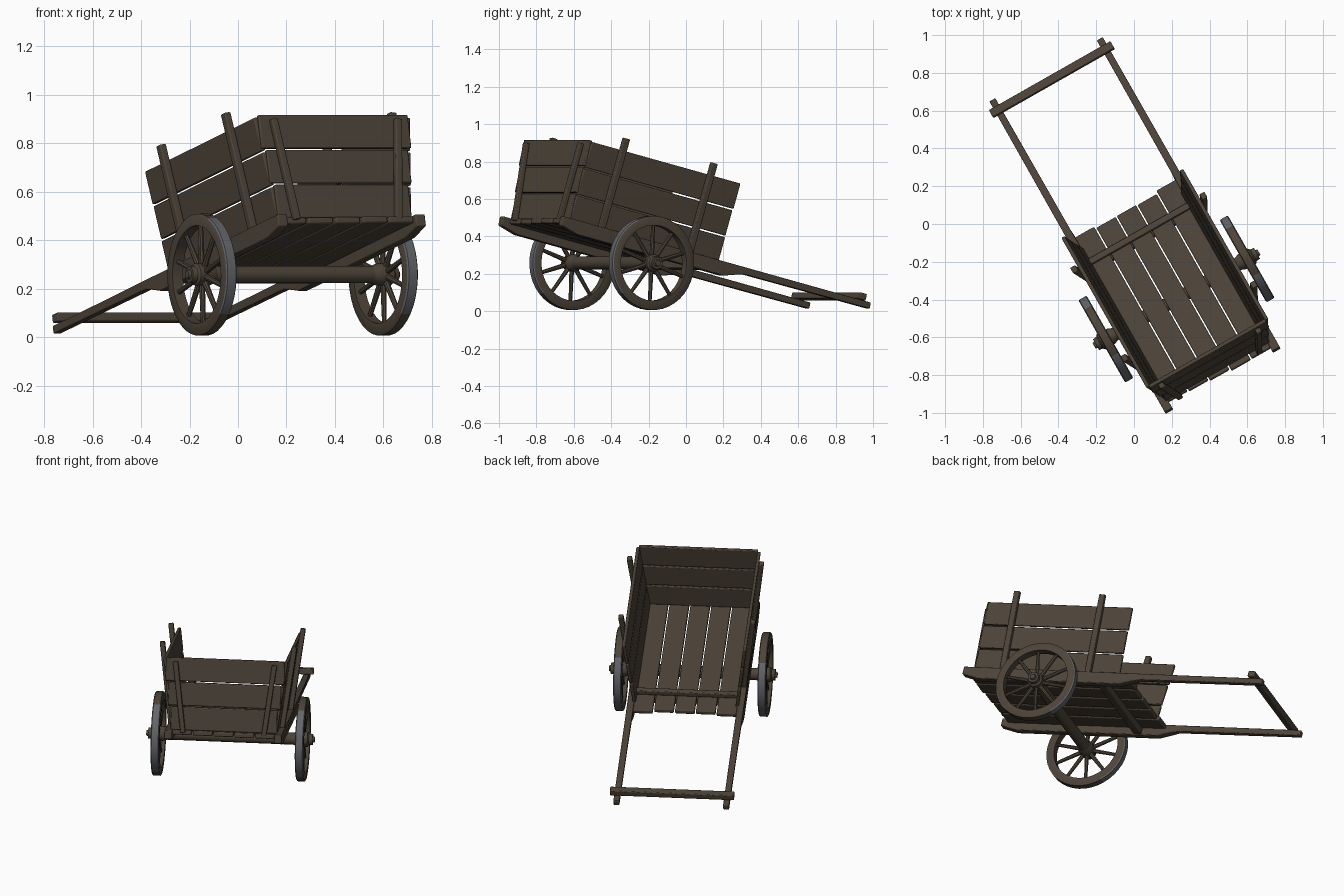
import bpy, bmesh, math, random
from mathutils import Matrix, Vector

if "Cube" in bpy.data.objects:
    bpy.data.objects.remove(bpy.data.objects["Cube"])

random.seed(4)
# Cart frame: x = across, y = towards the handles, z = up from the bed; origin at the axle
YAW, PITCH = math.radians(29.6), math.radians(-13.7)
CART = (Matrix.Translation((0.225, -0.397, 0.258))
        @ Matrix.Rotation(YAW, 4, 'Z') @ Matrix.Rotation(PITCH, 4, 'X'))


def material(name, col):
    m = bpy.data.materials.new(name)
    m.diffuse_color = (*col, 1)
    m.use_nodes = True
    m.node_tree.nodes["Principled BSDF"].inputs["Base Color"].default_value = m.diffuse_color
    return m


WOOD = material("dark_wood", (0.075, 0.058, 0.041))
IRON = material("worn_iron", (0.125, 0.13, 0.145))


def finish(name, bm, bevel=0.0):
    bmesh.ops.recalc_face_normals(bm, faces=bm.faces)
    me = bpy.data.meshes.new(name)
    bm.to_mesh(me)
    bm.free()
    ob = bpy.data.objects.new(name, me)
    bpy.context.collection.objects.link(ob)
    ob.matrix_world = CART
    me.materials.append(WOOD)
    if bevel:
        mod = ob.modifiers.new("soft_edges", 'BEVEL')
        mod.width, mod.segments = bevel, 2
    bpy.ops.object.select_all(action='DESELECT')
    ob.select_set(True)
    bpy.context.view_layer.objects.active = ob
    bpy.ops.object.shade_smooth_by_angle(angle=math.radians(40))
    return ob


def box(name, centre, size, lean=0.0, flare=0.0, bevel=0.005):
    """Timber; lean tips it sideways, flare widens it towards the top."""
    bm = bmesh.new()
    bmesh.ops.create_cube(bm, size=1)
    rot = Matrix.Rotation(lean, 3, 'Y')
    for v in bm.verts:
        p = Vector(a * b for a, b in zip(v.co, size))
        p.x += math.copysign(flare * p.z, p.x)
        v.co = rot @ p + Vector(centre)
    return finish(name, bm, bevel)


def lathe(bm, profile, steps, closed=False):
    """Spin (x, radius) points around the x axis."""
    rings = []
    for i in range(steps):
        a = 2 * math.pi * i / steps
        rings.append([bm.verts.new((x, r * math.cos(a), r * math.sin(a))) for x, r in profile])
    n = len(profile)
    for i in range(steps):
        p, q = rings[i], rings[(i + 1) % steps]
        for j in range(n if closed else n - 1):
            k = (j + 1) % n
            bm.faces.new((p[j], p[k], q[k], q[j]))
    if not closed:
        bm.faces.new([r[0] for r in rings])
        bm.faces.new([r[-1] for r in rings])


SPLAY = math.radians(7.2)
TAN = math.tan(SPLAY)
BOARD, GAP, BASE = 0.141, 0.007, 0.115


def side_x(w):
    return 0.306 + (w - BASE) * TAN


for s, side in ((-1, "left"), (1, "right")):
    # Long rail: thick under the bed, stepping down to a slim handle shaft
    prof = [(-0.535, 0.126), (1.41, 0.126), (1.41, 0.092), (0.62, 0.088),
            (0.56, 0.072), (0.49, 0.05), (-0.43, 0.05), (-0.535, 0.076)]
    bm = bmesh.new()
    layers = [[bm.verts.new((s * 0.327 + d * (0.023 if v < 0.6 else 0.018), v, w))
               for v, w in prof] for d in (-1, 1)]
    bm.faces.new(layers[0])
    bm.faces.new(layers[1])
    for i in range(len(prof)):
        j = (i + 1) % len(prof)
        bm.faces.new((layers[0][i], layers[0][j], layers[1][j], layers[1][i]))
    finish(side + "_rail", bm, 0.005)

    # Side boards, leaning outwards
    for i in range(3):
        w = BASE + BOARD / 2 + i * (BOARD + GAP)
        box(f"{side}_side_board_{i + 1}", (s * side_x(w), -0.003 + random.uniform(-.006, .006), w),
            (0.02, 0.94, BOARD), lean=s * SPLAY)

    # Side posts and tailboard posts
    for v, n in ((-0.288, "rear"), (0.267, "front")):
        w = 0.357
        box(f"{side}_{n}_side_post", (s * (side_x(w) + 0.025), v, w),
            (0.03, 0.036, 0.52), lean=s * SPLAY)
    box(side + "_tail_post", (s * 0.268, -0.5, 0.325), (0.03, 0.028, 0.43), lean=s * SPLAY)

    # Wheel: rim with worn iron tread
    R, T, X = 0.2515, 0.025, s * 0.43
    bm = bmesh.new()
    lathe(bm, [(X - T, 0.202), (X - T, R - 0.006), (X - T + 0.005, R),
               (X + T - 0.005, R), (X + T, R - 0.006), (X + T, 0.202)], 40, closed=True)
    rim = finish(side + "_wheel_rim", bm)
    rim.data.materials.append(IRON)
    for f in rim.data.polygons:
        c = f.center
        if math.hypot(c.y, c.z) > R - 0.004 and abs(c.z) < 0.8 * R:
            f.material_index = 1

    # Hub
    bm = bmesh.new()
    lathe(bm, [(X + s * d, r) for d, r in ((-0.06, 0.034), (-0.03, 0.046), (0.03, 0.046),
                                           (0.038, 0.036), (0.06, 0.033), (0.06, 0.02),
                                           (0.072, 0.016))], 16)
    finish(side + "_wheel_hub", bm)

    # Spokes
    bm = bmesh.new()
    for i in range(10):
        m = (Matrix.Rotation(2 * math.pi * (i + 0.3) / 10, 4, 'X')
             @ Matrix.Translation((X, 0, 0.122)))
        bmesh.ops.create_cone(bm, cap_ends=True, segments=8, radius1=0.013, radius2=0.010,
                              depth=0.17, matrix=m)
    finish(side + "_wheel_spokes", bm)

# Bed planks with slightly uneven ends
for i in range(5):
    back, front = -0.505 + random.uniform(-.014, .014), 0.53 + random.uniform(-.01, .01)
    box(f"bed_plank_{i + 1}", ((i - 2) * 0.1245, (back + front) / 2, 0.109),
        (0.117, front - back, 0.028), bevel=0.007)

# Tailboard
for i in range(3):
    w = BASE + 0.008 + BOARD / 2 + i * (BOARD + GAP)
    box(f"tail_board_{i + 1}", (0, -0.476, w), (2 * side_x(w) - 0.016, 0.02, BOARD), flare=TAN)

# Cross pieces
box("front_bed_strip", (0, 0.375, 0.137), (0.62, 0.034, 0.03))
box("front_cross_beam", (0, 0.36, 0.076), (0.62, 0.05, 0.042))
box("handle_bar", (0, 1.34, 0.143), (0.74, 0.044, 0.036))

# Axle
bm = bmesh.new()
lathe(bm, [(-0.4, 0.036), (0.4, 0.036)], 12)
finish("axle", bm)
